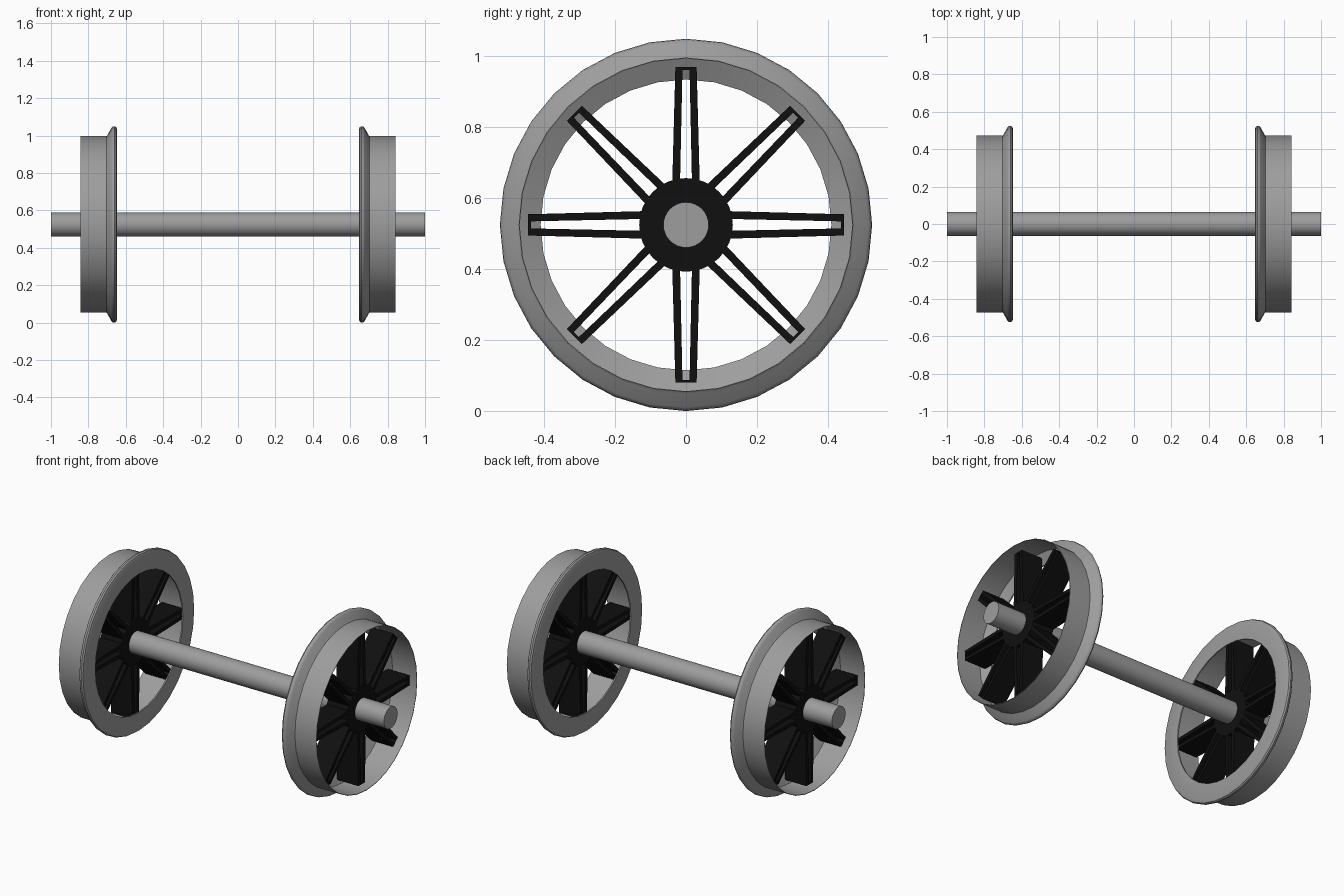
import bpy, bmesh, math
from mathutils import Matrix, Vector

if "Cube" in bpy.data.objects:
    bpy.data.objects.remove(bpy.data.objects["Cube"])

ZC = 0.525   # axle height
SEG = 32


def material(name, v):
    m = bpy.data.materials.new(name)
    m.diffuse_color = (v, v, v, 1)
    m.use_nodes = True
    m.node_tree.nodes["Principled BSDF"].inputs["Base Color"].default_value = m.diffuse_color
    return m


steel = material("grey_steel", 0.34)
black = material("black_paint", 0.005)


def finish(name, bm, mat, mirror=True, smooth=True):
    bmesh.ops.recalc_face_normals(bm, faces=bm.faces)
    me = bpy.data.meshes.new(name)
    bm.to_mesh(me)
    bm.free()
    me.materials.append(mat)
    ob = bpy.data.objects.new(name, me)
    bpy.context.collection.objects.link(ob)
    if smooth:
        bpy.ops.object.select_all(action='DESELECT')
        ob.select_set(True)
        bpy.context.view_layer.objects.active = ob
        bpy.ops.object.shade_smooth_by_angle(angle=math.radians(35))
    if mirror:
        ob.modifiers.new("other_side", 'MIRROR').use_axis[0] = True
    return ob


def lathe(name, profile, mat, closed=False, mirror=True):
    """Revolve (x, radius) points around the axle line."""
    bm = bmesh.new()
    rings = []
    for x, r in profile:
        rings.append([bm.verts.new((x, r * math.sin(a), ZC + r * math.cos(a)))
                      for a in (2 * math.pi * i / SEG for i in range(SEG))])
    pairs = list(zip(rings, rings[1:]))
    if closed:
        pairs.append((rings[-1], rings[0]))
    else:
        bm.faces.new(rings[0])
        bm.faces.new(rings[-1])
    for a, b in pairs:
        for i in range(SEG):
            j = (i + 1) % SEG
            bm.faces.new((a[i], a[j], b[j], b[i]))
    return finish(name, bm, mat, mirror)


# Axle through both wheels
lathe("axle", [(-1, 0.064), (1, 0.064)], steel, mirror=False)

# Flanged tyre: thin tread shell, rounded flange and inner ring
lathe("tyre", [(0.655, 0.41), (0.647, 0.41), (0.647, 0.509), (0.651, 0.520),
               (0.659, 0.525), (0.670, 0.523), (0.678, 0.515), (0.698, 0.478),
               (0.703, 0.472), (0.843, 0.472), (0.843, 0.469), (0.685, 0.469)],
      steel, closed=True)

# Hub
lathe("hub", [(0.67, 0.132), (0.81, 0.132)], black)


def prism(bm, outline, x0, x1, rot):
    """Extrude a (y, z) outline along x and turn it around the axle."""
    lo, hi = ([bm.verts.new(rot @ Vector((x, y, z)) + Vector((0, 0, ZC)))
               for y, z in outline] for x in (x0, x1))
    bm.faces.new(lo)
    bm.faces.new(hi)
    n = len(outline)
    for i in range(n):
        j = (i + 1) % n
        bm.faces.new((lo[i], lo[j], hi[j], hi[i]))


# Eight hollow spokes: two tapering plates joined by an end cap
bm = bmesh.new()
u_shape = [(-0.039, 0.11), (-0.030, 0.445), (0.030, 0.445), (0.039, 0.11),
           (0.017, 0.11), (0.010, 0.437), (-0.010, 0.437), (-0.017, 0.11)]
for k in range(8):
    prism(bm, u_shape, 0.67, 0.81, Matrix.Rotation(k * math.pi / 4, 3, 'X'))
finish("spokes", bm, black, smooth=False)
